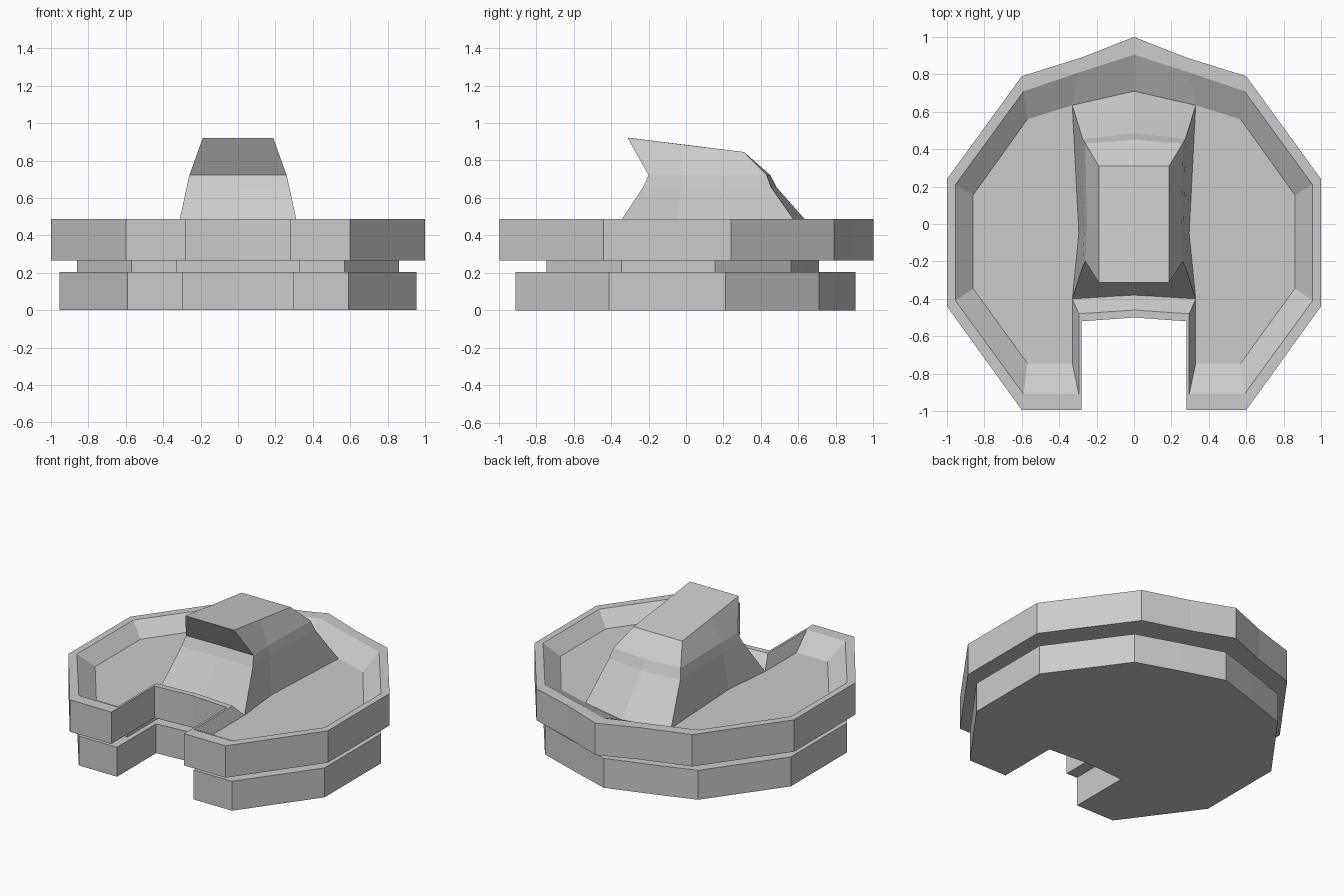
import bpy, bmesh

if "Cube" in bpy.data.objects:
    bpy.data.objects.remove(bpy.data.objects["Cube"])

# Right half outlines, back centre clockwise to the middle of the front notch
RIM = [(0, 1), (.28, .89), (.60, .79), (1, .24), (1, -.44), (.60, -.995), (.28, -.995), (.28, -.52), (0, -.50)]
HULL = [(0, .905), (.295, .81), (.59, .71), (.955, .21), (.955, -.41), (.59, -.91), (.295, -.91), (.295, -.48), (0, -.46)]
NECK = [(0, .71), (.33, .635), (.57, .56), (.86, .155), (.86, -.345), (.57, -.745), (.33, -.745), (.33, -.40), (0, -.38)]


def full_ring(half):
    """Mirror a half outline; its first and last points lie on the centre line."""
    return half + [(-p[0], *p[1:]) for p in half[-2:0:-1]]


def loft(bm, rings):
    """Bridge successive rings of 3D points and return their vertices."""
    loops = [[bm.verts.new(p) for p in ring] for ring in rings]
    for a, b in zip(loops, loops[1:]):
        n = len(a)
        for i in range(n):
            j = (i + 1) % n
            bm.faces.new((a[j], a[i], b[i], b[j]))
    return loops


def finish(bm, name):
    mesh = bpy.data.meshes.new(name)
    bm.to_mesh(mesh)
    bm.free()
    obj = bpy.data.objects.new(name, mesh)
    bpy.context.collection.objects.link(obj)


def level(half, z):
    return full_ring([(x, y, z) for x, y in half])


FLOOR = .40

# Stepped hull: lower plate, recessed neck, upper rim and sunken deck
bm = bmesh.new()
loops = loft(bm, [level(HULL, 0), level(HULL, .205), level(NECK, .205), level(NECK, .265),
                  level(RIM, .265), level(RIM, .487), level(HULL, .487), level(NECK, FLOOR)])
bm.faces.new(loops[0])
deck = loops[-1]
# Deck floor on either side of the cabin
for side, verts in ((1, deck[1:8]), (-1, deck[9:16])):
    waist = bm.verts.new((side * .295, -.05, FLOOR))
    bm.faces.new(list(reversed(verts)) + [waist])
finish(bm, "stepped_hull")

# Cabin: tapered waist flaring into an overhanging sloped roof
bm = bmesh.new()
sections = [
    level([(0, .71), (.33, .635), (.295, -.05), (.33, -.40), (0, -.38)], FLOOR),
    level([(0, .485), (.275, .455), (.265, -.03), (.275, -.23), (0, -.225)], .655),
    level([(0, .45), (.26, .43), (.252, -.03), (.26, -.20), (0, -.197)], .722),
    full_ring([(0, .31, .845), (.188, .31, .845), (.188, -.02, .885), (.188, -.312, .922), (0, -.312, .922)]),
]
loops = loft(bm, sections)
bm.faces.new(list(reversed(loops[-1])))
finish(bm, "cabin")
